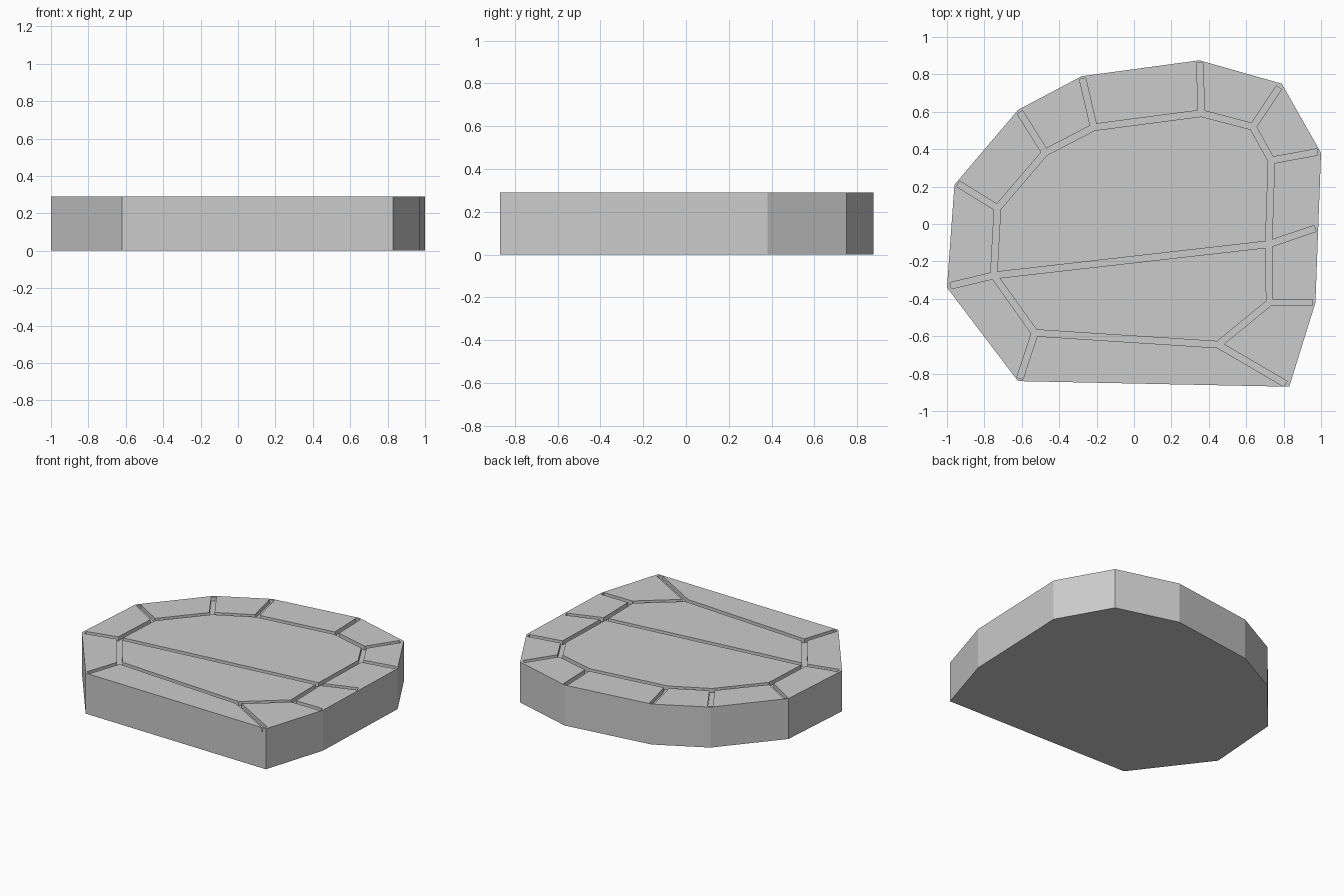
import bpy, bmesh
from mathutils import Vector

if "Cube" in bpy.data.objects:
    bpy.data.objects.remove(bpy.data.objects["Cube"])

HEIGHT, DEPTH, WIDTH = 0.29, 0.03, 0.034

outline = [(0.83, -0.87), (0.97, -0.42), (1.0, 0.38), (0.79, 0.75), (0.35, 0.875),
           (-0.28, 0.79), (-0.62, 0.61), (-0.96, 0.21), (-1.0, -0.34), (-0.62, -0.84)]
# Groove network: joints of the inner ring and the outer end of each spoke
ring = [(0.45, -0.645), (0.725, -0.42), (0.72, -0.108), (0.735, 0.34), (0.635, 0.52), (0.36, 0.592),
        (-0.215, 0.517), (-0.475, 0.382), (-0.73, 0.085), (-0.75, -0.275), (-0.53, -0.582)]
tips = [(0.81, -0.855), (0.955, -0.42), (0.968, -0.024), (0.98, 0.385), (0.775, 0.73), (0.352, 0.86),
        (-0.275, 0.777), (-0.61, 0.597), (-0.94, 0.215), (-0.98, -0.33), (-0.61, -0.825)]


def add_prism(bm, points, z0, z1):
    bottom = [bm.verts.new((p[0], p[1], z0)) for p in points]
    top = [bm.verts.new((p[0], p[1], z1)) for p in points]
    n = len(points)
    bm.faces.new(bottom[::-1])
    bm.faces.new(top)
    for i in range(n):
        j = (i + 1) % n
        bm.faces.new((bottom[i], bottom[j], top[j], top[i]))


def finish(bm, name):
    mesh = bpy.data.meshes.new(name)
    bm.to_mesh(mesh)
    bm.free()
    obj = bpy.data.objects.new(name, mesh)
    bpy.context.collection.objects.link(obj)
    return obj


def add_groove(bm, a, b, extend_a, extend_b):
    a, b = Vector(a), Vector(b)
    d = (b - a).normalized()
    a, b = a - d * extend_a, b + d * extend_b
    s = Vector((-d.y, d.x)) * WIDTH / 2
    add_prism(bm, [a - s, b - s, b + s, a + s], HEIGHT - DEPTH, HEIGHT + 0.1)


# Stone slab
bm = bmesh.new()
add_prism(bm, outline, 0, HEIGHT)
slab = finish(bm, "stone_slab")

# Cutter for ring, spokes and the crossing crack
bm = bmesh.new()
for i, joint in enumerate(ring):
    add_groove(bm, joint, ring[(i + 1) % len(ring)], 0.008, 0.008)
    add_groove(bm, joint, tips[i], 0, 0)
add_groove(bm, ring[9], ring[2], 0, 0)
cutter = finish(bm, "groove_cutter")
cutter.hide_render = True
cutter.hide_set(True)

# Carve the grooves
mod = slab.modifiers.new("grooves", 'BOOLEAN')
mod.operation = 'DIFFERENCE'
mod.solver = 'EXACT'
mod.use_self = True
mod.object = cutter
